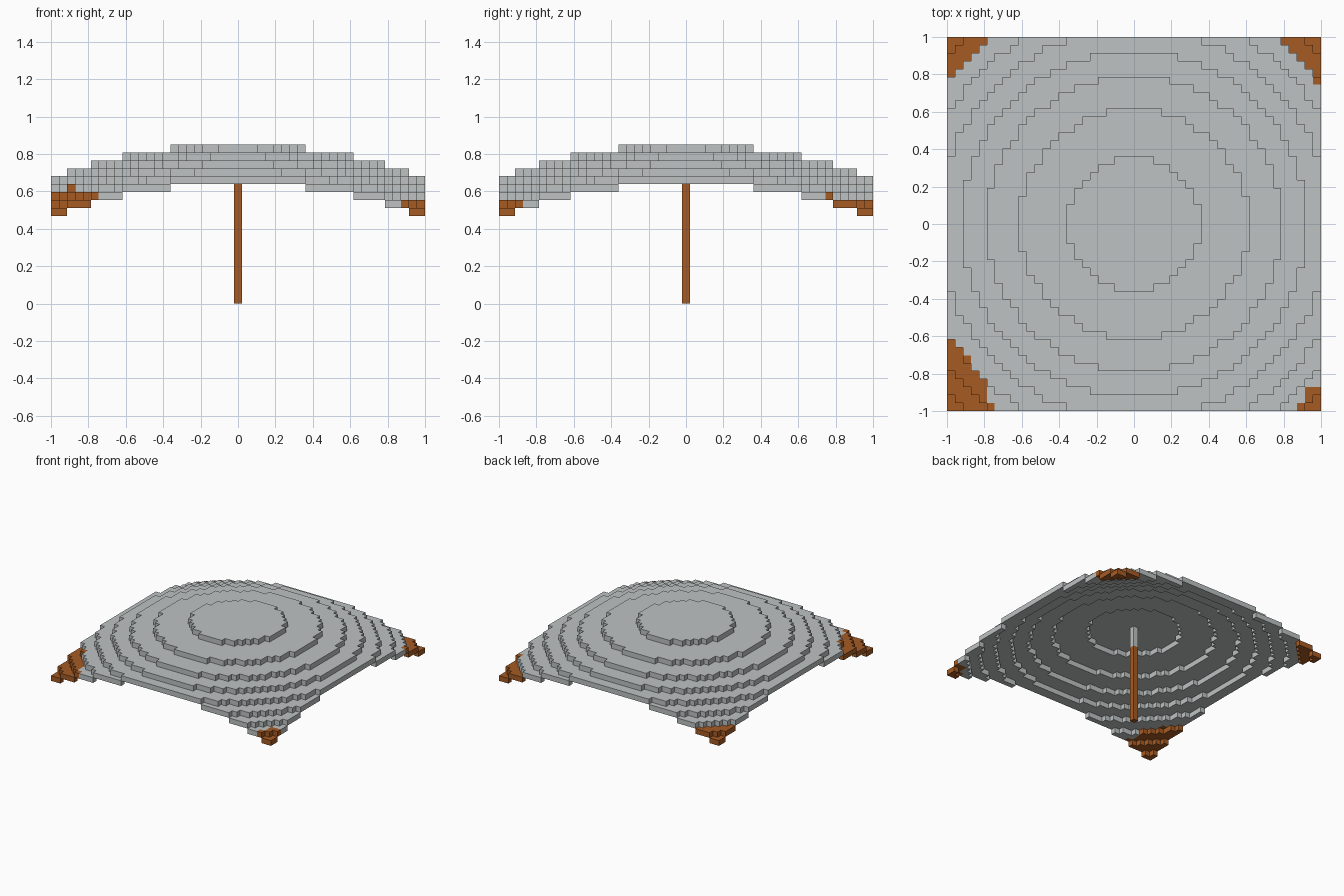
import bpy
import bmesh
from mathutils import Vector

cube = bpy.data.objects.get("Cube")
if cube:
    bpy.data.objects.remove(cube, do_unlink=True)

HALF = 23                  # blocks from the centre to each edge
TOP = 19                   # highest layer
SIZE = 2 / (2 * HALF + 1)  # edge of one block


def material(name, colour):
    mat = bpy.data.materials.new(name)
    mat.use_nodes = True
    mat.diffuse_color = (*colour, 1)
    mat.node_tree.nodes["Principled BSDF"].inputs["Base Color"].default_value = (*colour, 1)
    return mat


grey = material("pale grey", (0.51, 0.54, 0.54))
brown = material("rust brown", (0.38, 0.105, 0.017))


def layer(x, y):
    """Layer of the domed canopy above a grid cell, following a shallow sphere."""
    drop = 0
    while x * x + y * y > 70 + 138 * drop - drop * drop:
        drop += 1
    return TOP - drop


def build_blocks(name, cells, solid, mat):
    """Mesh the exposed faces of a set of unit blocks."""
    bm = bmesh.new()
    corners = {}

    def corner(p):
        key = tuple(round(2 * c) for c in p)
        if key not in corners:
            corners[key] = bm.verts.new(p * SIZE)
        return corners[key]

    for cell in sorted(cells):
        middle = Vector(cell) + Vector((0, 0, 0.5))
        for axis in range(3):
            for sign in (-1, 1):
                n = Vector((0, 0, 0))
                n[axis] = sign
                if tuple(int(a + b) for a, b in zip(cell, n)) in solid:
                    continue
                u = Vector((0, 0, 0))
                u[(axis + 1) % 3] = 0.5
                v = n.cross(u)
                face = middle + n / 2
                bm.faces.new([corner(face + a * u + b * v)
                              for a, b in ((-1, -1), (1, -1), (1, 1), (-1, 1))])
    mesh = bpy.data.meshes.new(name)
    bm.to_mesh(mesh)
    bm.free()
    mesh.materials.append(mat)
    obj = bpy.data.objects.new(name, mesh)
    bpy.context.collection.objects.link(obj)


# One-block-thick stepped canopy
span = range(-HALF, HALF + 1)
dome = {(x, y, layer(x, y)) for x in span for y in span}

# Brown corners: block count in each column, moving inward from the side edge
corner_steps = {
    "front_right_corner": (-1, -1, (9, 8, 7, 5, 4, 1)),
    "front_left_corner": (1, -1, (3, 3, 1)),
    "back_left_corner": (1, 1, (6, 4, 3, 2, 1)),
    "back_right_corner": (-1, 1, (5, 4, 3, 2, 1)),
}
trims = {}
for name, (sx, sy, steps) in corner_steps.items():
    trims[name] = {(sx * (HALF - i), sy * (HALF - j), layer(HALF - i, HALF - j))
                   for i, count in enumerate(steps) for j in range(count)}

# Central pole, brown up to the canopy rim and grey inside the dome
pole = {(0, 0, z) for z in range(15)}
pole_top = {(0, 0, z) for z in range(15, TOP)}

solid = dome | pole | pole_top
build_blocks("canopy", dome.difference(*trims.values()), solid, grey)
for name, cells in trims.items():
    build_blocks(name, cells, solid, brown)
build_blocks("pole", pole, solid, brown)
build_blocks("pole_top", pole_top, solid, grey)
